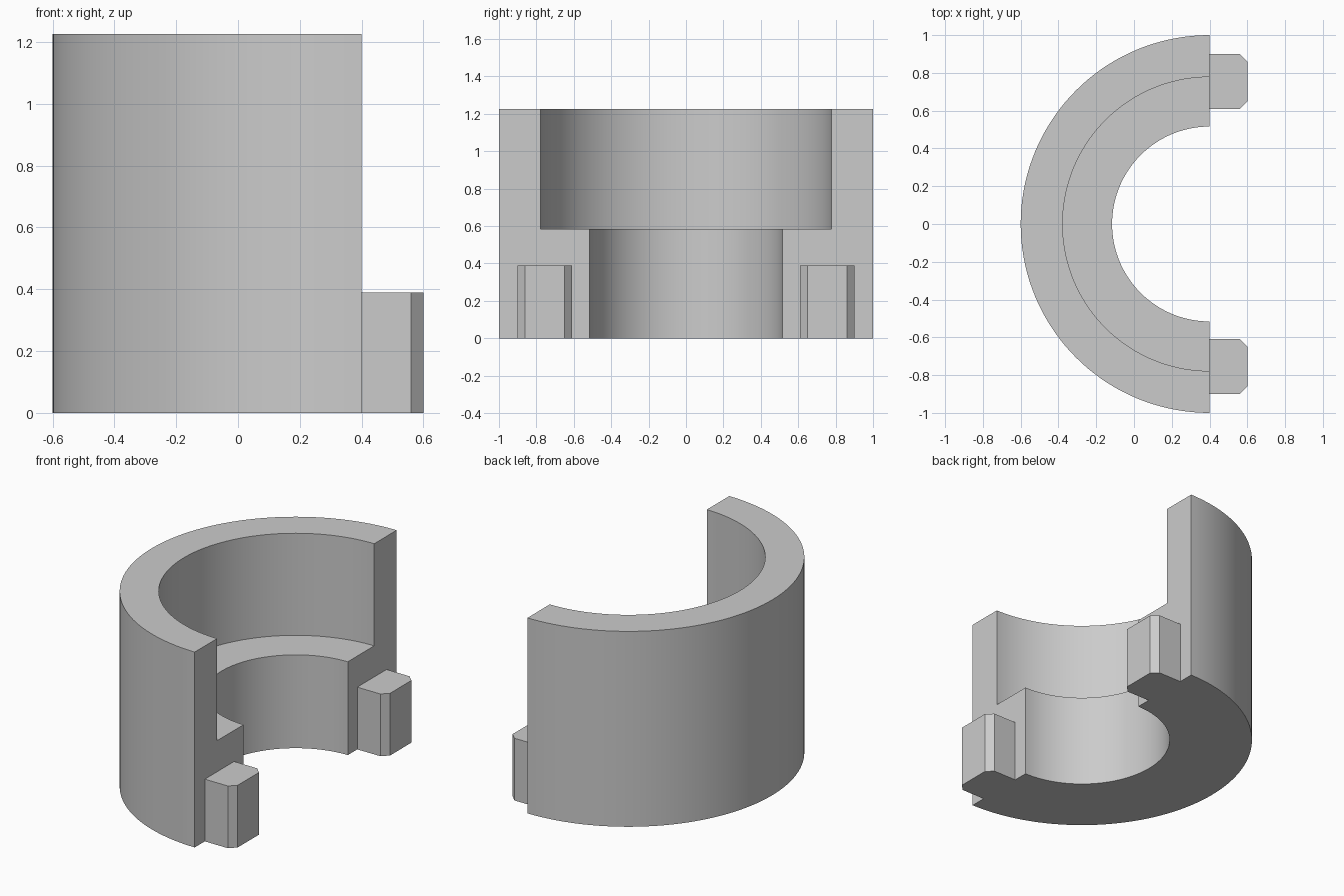
import bpy, bmesh, math
from mathutils import Vector

default = bpy.data.objects.get("Cube")
if default:
    bpy.data.objects.remove(default, do_unlink=True)

grey = bpy.data.materials.new("plain grey")
grey.use_nodes = True
colour = (0.6, 0.6, 0.6, 1)
grey.diffuse_color = colour
grey.node_tree.nodes["Principled BSDF"].inputs["Base Color"].default_value = colour

CUT_X = 0.4          # plane where the ring is halved, also its axis
HEIGHT = 1.225
LEDGE = 0.585
OUTER, BORE, NECK = 1.0, 0.778, 0.516
SEGMENTS = 72


def finish(name, bm):
    bmesh.ops.recalc_face_normals(bm, faces=bm.faces)
    mesh = bpy.data.meshes.new(name)
    bm.to_mesh(mesh)
    bm.free()
    mesh.materials.append(grey)
    obj = bpy.data.objects.new(name, mesh)
    bpy.context.collection.objects.link(obj)
    return obj


# Half collar: stepped section spun half a turn about the axis
bm = bmesh.new()
section = [(NECK, 0), (OUTER, 0), (OUTER, HEIGHT), (BORE, HEIGHT), (BORE, LEDGE), (NECK, LEDGE)]
start = bm.faces.new([bm.verts.new((CUT_X, r, z)) for r, z in section])
end_cap = bmesh.ops.duplicate(bm, geom=[start])
spun = bmesh.ops.spin(bm, geom=list(start.edges), cent=(CUT_X, 0, 0), axis=(0, 0, 1),
                      angle=math.pi, steps=SEGMENTS)
for v in [g for g in end_cap["geom"] if isinstance(g, bmesh.types.BMVert)]:
    v.co.y = -v.co.y
bmesh.ops.remove_doubles(bm, verts=bm.verts, dist=0.0005)
collar = finish("half_collar", bm)
bpy.ops.object.select_all(action="DESELECT")
collar.select_set(True)
bpy.context.view_layer.objects.active = collar
bpy.ops.object.shade_smooth_by_angle(angle=math.radians(30))


# Locating tabs: chamfered blocks on both cut faces
def tab(name, side):
    near, far, tip, chamfer, top = 0.61, 0.90, 0.6, 0.04, 0.39
    outline = [(CUT_X, near), (tip - chamfer, near), (tip, near + chamfer),
               (tip, far - chamfer), (tip - chamfer, far), (CUT_X, far)]
    bm = bmesh.new()
    base = bm.faces.new([bm.verts.new((x, side * y, 0)) for x, y in outline])
    grown = bmesh.ops.extrude_face_region(bm, geom=[base], use_keep_orig=True)
    verts = [g for g in grown["geom"] if isinstance(g, bmesh.types.BMVert)]
    bmesh.ops.translate(bm, verts=verts, vec=Vector((0, 0, top)))
    return finish(name, bm)


tab("back_tab", 1)
tab("front_tab", -1)
